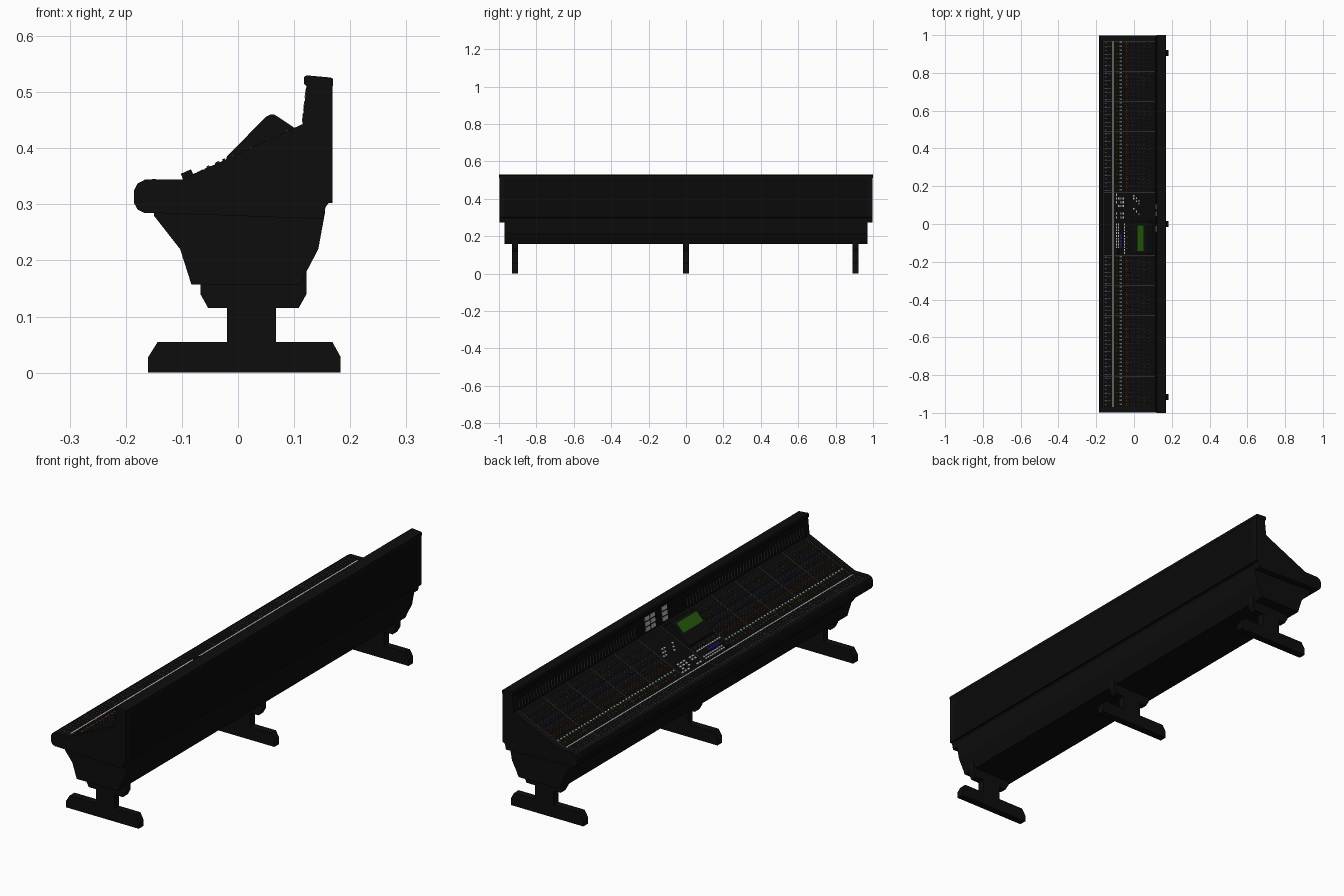
import bpy, bmesh, random
from math import sin, cos, pi, atan2
from mathutils import Matrix, Vector

if "Cube" in bpy.data.objects:
    bpy.data.objects.remove(bpy.data.objects["Cube"])

random.seed(4)


def mat(name, r, g, b):
    m = bpy.data.materials.new(name)
    m.diffuse_color = (r, g, b, 1)
    m.use_nodes = True
    m.node_tree.nodes["Principled BSDF"].inputs["Base Color"].default_value = m.diffuse_color
    return m


BLACK = mat("black", .004, .004, .004)
PANEL = mat("panel_black", .003, .003, .003)
WHITE = mat("white", .5, .5, .5)
GREY = mat("grey", .08, .08, .08)
RED = mat("red", .15, .01, .008)
GREEN = mat("green", .019, .102, .003)
BLUE = mat("blue", .012, .012, .2)
AMBER = mat("amber", .2, .07, .005)


def finish(name, verts, faces, material):
    me = bpy.data.meshes.new(name)
    me.from_pydata(verts, [], faces)
    bm = bmesh.new()
    bm.from_mesh(me)
    bmesh.ops.recalc_face_normals(bm, faces=bm.faces)
    bm.to_mesh(me)
    bm.free()
    me.materials.append(material)
    ob = bpy.data.objects.new(name, me)
    bpy.context.collection.objects.link(ob)
    return ob


def extrude(name, profile, y0, y1, material=BLACK):
    """Extrude an x/z profile along y."""
    n = len(profile)
    verts = [(x, y, z) for y in (y0, y1) for x, z in profile]
    faces = [tuple(range(n)), tuple(range(n, 2 * n))]
    faces += [(i, (i + 1) % n, n + (i + 1) % n, n + i) for i in range(n)]
    return finish(name, verts, faces, material)


class Batch:
    """Collects many small prisms into one mesh."""

    def __init__(self, name, material):
        self.name, self.material, self.v, self.f = name, material, [], []

    def add(self, m, sx, sy, h, n=4):
        k, r, b = len(self.v), (.7071 if n == 4 else .5), -.001
        for z in (b, h):
            for i in range(n):
                a = 2 * pi * (i + .5) / n
                self.v.append(m @ Vector((sx * r * cos(a), sy * r * sin(a), z)))
        self.f.append(tuple(range(k + n, k + 2 * n)))
        self.f += [(k + i, k + (i + 1) % n, k + n + (i + 1) % n, k + n + i) for i in range(n)]

    def done(self):
        finish(self.name, self.v, self.f, self.material)


def frame(x, y, z, a):
    return Matrix.Translation((x, y, z)) @ Matrix.Rotation(-a, 4, 'Y')


SLOPE = atan2(.098, .215)


def on_desk(x, y):
    """Frame lying on the control surface."""
    if x < -.1:
        return frame(x, y, .342, 0)
    return frame(x, y, .342 + (x + .1) * .098 / .215, SLOPE)


def on_bridge(t, y):
    """Frame lying on the meter bridge face, t from 0 (bottom) to 1 (top)."""
    return frame(.115 + .008 * t, y, .44 + .072 * t, atan2(.072, .008))


def on_screen(t, y):
    """Frame lying on the sloped monitor face."""
    return frame(-.02 + .072 * t, y, .385 + .072 * t, pi / 4)


# Desk shell, end cheeks and armrest
under = [(.168, .302), (.161, .302), (.156, .295)]
nose = [(-.155, .285), (-.167, .285), (-.179, .291), (-.185, .302),
        (-.185, .325), (-.179, .337), (-.166, .344)]
extrude("desk_shell", under + [(.15, .28)] + nose[:-1] +
        [(-.166, .342), (-.1, .342), (.115, .44), (.123, .512), (.168, .512)], -.972, .972, PANEL)
cheek = under + [(.152, .274)] + nose + [(-.1, .344), (.115, .443), (.122, .512), (.168, .512)]
for side, s in (("left", 1), ("right", -1)):
    extrude(side + "_end_cheek", cheek, s * .97, s * .998)
extrude("armrest", nose + [(-.15, .3)], -.997, .997)
extrude("bridge_cap", [(.118, .515), (.122, .511), (.169, .511), (.169, .524),
                       (.165, .526), (.122, .53), (.118, .527)], -1, 1)

# Lower body
extrude("lower_body", [(-.15, .29), (-.15, .28), (-.103, .22), (-.083, .157), (.112, .157),
                       (.122, .18), (.143, .22), (.155, .285), (.155, .295)], -.97, .97)

# Three T-shaped legs with brackets
for name, y in (("right", -.915), ("middle", 0), ("left", .905)):
    y0, y1 = y - .016, y + .016
    extrude(name + "_foot", [(-.16, 0), (.183, 0), (.183, .028), (.168, .055),
                             (-.143, .055), (-.16, .028)], y0, y1)
    extrude(name + "_column", [(-.02, .05), (.068, .05), (.068, .12), (-.02, .12)], y0, y1)
    extrude(name + "_bracket", [(-.053, .115), (.108, .115), (.122, .14), (.122, .182),
                                (-.067, .182), (-.067, .14)], y0, y1)

# Monitor housing on the centre section
extrude("monitor_housing", [(-.022, .372), (-.02, .385), (.052, .457), (.058, .46), (.065, .46),
                            (.1, .437), (.1, .428)], -.158, .012)
screen = Batch("monitor_screen", GREEN)
screen.add(on_screen(.76, -.075), .046, .135, .001)
screen.done()

# Module dividers and border strips
edges = [.968 - .16 * i for i in range(6)] + [.016] + [-.166 - .16 * i for i in range(6)]
lines = Batch("module_dividers", GREY)
for y in edges:
    lines.add(on_desk(-.133, y), .064, .002, .0008)
    lines.add(on_desk(.006, y), .23, .002, .0008)
lines.add(on_desk(-.163, 0), .002, 1.936, .0008)
lines.done()
strips = Batch("label_strips", WHITE)
for hi, lo in ((.968, .016), (.016, -.968)):
    strips.add(on_desk(-.112, (hi + lo) / 2), .006, hi - lo, .0008)

# Channel controls: (x, material, length, width, height, sides)
rows = [(-.088, "mix", .005, .005, .003, 4), (-.076, GREEN, .004, .006, .003, 4),
        (-.068, WHITE, .006, .008, .003, 4), (-.052, RED, .006, .006, .005, 6),
        (-.038, AMBER, .005, .005, .004, 6), (-.024, RED, .006, .006, .005, 6),
        (-.008, GREY, .006, .006, .005, 6), (.008, BLUE, .006, .006, .005, 6),
        (.024, GREY, .006, .006, .005, 6), (.04, BLUE, .006, .006, .005, 6),
        (.056, GREEN, .006, .006, .005, 6), (.072, RED, .005, .005, .004, 6),
        (.088, GREY, .006, .006, .005, 6)]
knobs = {m.name: Batch(m.name + "_controls", m) for m in (WHITE, GREY, RED, GREEN, BLUE, AMBER)}
slots = Batch("fader_slots", GREY)
caps = Batch("fader_caps", GREY)
meters = Batch("channel_meters", GREY)
channels = [top - .01 - .02 * i for top in edges[:5] + edges[7:12] for i in range(8)]
for y in channels:
    for x, m, sx, sy, h, n in rows:
        if m == "mix":
            m = random.choice((RED, GREEN, AMBER))
        knobs[m.name].add(on_desk(x, y + .003), sx, sy, h, n)
        if n == 6 and x < .08:
            tick = random.choice((RED, GREEN, GREY, GREY))
            knobs[tick.name].add(on_desk(x + .006, y - .005), .003, .003, .002)
    slots.add(on_desk(-.139, y), .036, .0015, .0006)
    caps.add(on_desk(-.15, y), .007, .006, .003)
    meters.add(on_bridge(.35, y), .035, .003, .001)

# Centre section buttons
for x in (-.092, -.08, -.068, -.056):
    for i in range(7):
        if random.random() < .75:
            knobs["white"].add(on_desk(x, .155 - .02 * i), .007, .012, .003)
for x in (.0, .014, .028):
    for y in (.15, .135, .08):
        knobs["white"].add(on_desk(x, y - x), .007, .009, .003)
for x in (-.092, -.082, -.05):
    for i in range(11):
        knobs["white"].add(on_desk(x, -.003 - .015 * i), .006, .01, .003)
for i in range(5):
    knobs["blue"].add(on_desk(-.067, -.06 - .015 * i), .012, .01, .003)
    knobs["grey"].add(on_desk(-.035, -.01 - .03 * i), .008, .008, .005, 6)
for b in list(knobs.values()) + [slots, caps, meters, strips]:
    b.done()

# Raised centre control block
block = Batch("control_block", BLACK)
block.add(on_desk(-.088, -.145), .02, .03, .012)
block.done()

# Large meters on the bridge
big = Batch("bridge_meters", WHITE)
for t in (.2, .5, .8):
    for y, w in ((.092, .03), (.055, .03), (-.025, .036)):
        big.add(on_bridge(t, y), .016, w, .002)
big.done()
